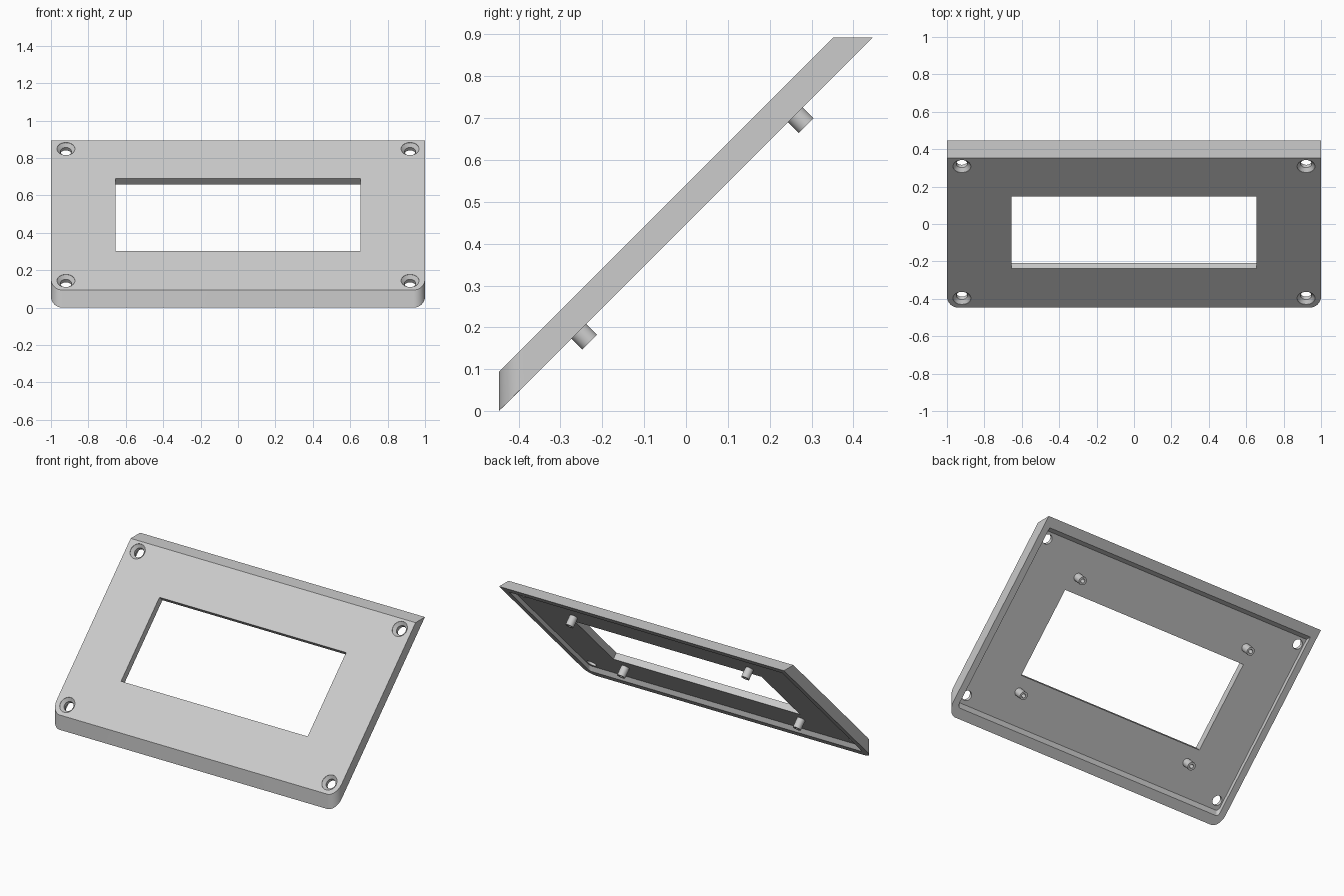
import bpy, bmesh, math
from mathutils import Matrix, Vector

if "Cube" in bpy.data.objects:
    bpy.data.objects.remove(bpy.data.objects["Cube"])

WALL = 0.042          # shell thickness
FRONT, TOP = -0.447, 0.893
FACE = 0.541          # height of the sloped face above y = 0

# Frame lying on the sloped face: y runs up the slope, z points outward
SLOPE = Matrix.Translation((0, -0.0445, 0.4965)) @ Matrix.Rotation(math.radians(45), 4, "X")

grey = bpy.data.materials.new("light_grey")
grey.use_nodes = True
colour = (0.6, 0.6, 0.6, 1)
grey.diffuse_color = colour
grey.node_tree.nodes["Principled BSDF"].inputs["Base Color"].default_value = colour


def make_object(name, bm):
    bmesh.ops.recalc_face_normals(bm, faces=bm.faces)
    mesh = bpy.data.meshes.new(name)
    bm.to_mesh(mesh)
    bm.free()
    mesh.materials.append(grey)
    obj = bpy.data.objects.new(name, mesh)
    bpy.context.collection.objects.link(obj)
    return obj


def sloped_prism(name, half_width, front, radius, low, high, top):
    """Plan outline with rounded front corners, sheared to 45 degrees, cut level at the top."""
    bm = bmesh.new()
    arc = [math.radians(90 * i / 12) for i in range(13)]
    right = [(half_width - radius + radius * math.sin(a),
              front + radius - radius * math.cos(a)) for a in arc]
    right.append((half_width, 0.7))
    outline = right + [(-x, y) for x, y in reversed(right)]
    base = bm.faces.new([bm.verts.new((x, y, y + low)) for x, y in outline])
    extruded = bmesh.ops.extrude_face_region(bm, geom=[base])["geom"]
    lifted = [v for v in extruded if isinstance(v, bmesh.types.BMVert)]
    bmesh.ops.translate(bm, verts=lifted, vec=(0, 0, high - low))
    cut = bmesh.ops.bisect_plane(bm, geom=bm.verts[:] + bm.edges[:] + bm.faces[:],
                                 plane_co=(0, 0, top), plane_no=(0, 0, 1), clear_outer=True)
    rim = [e for e in cut["geom_cut"] if isinstance(e, bmesh.types.BMEdge)]
    bmesh.ops.holes_fill(bm, edges=rim)
    return make_object(name, bm)


def lathe(name, profile, x, y, closed=False, steps=32):
    """Turn a (radius, height) profile about the face normal at a place on the slope."""
    bm = bmesh.new()
    verts = [bm.verts.new((r, 0, z)) for r, z in profile]
    pairs = list(zip(verts, verts[1:])) + ([(verts[-1], verts[0])] if closed else [])
    edges = [bm.edges.new(p) for p in pairs]
    bmesh.ops.spin(bm, geom=verts + edges, cent=(0, 0, 0), axis=(0, 0, 1),
                   angle=math.tau, steps=steps)
    bmesh.ops.remove_doubles(bm, verts=bm.verts, dist=0.0001)
    bm.transform(SLOPE @ Matrix.Translation((x, y, 0)))
    return make_object(name, bm)


def subtract(target, cutter):
    cutter.hide_render = True
    mod = target.modifiers.new("cut", "BOOLEAN")
    mod.operation, mod.solver, mod.object = "DIFFERENCE", "EXACT", cutter
    bpy.context.view_layer.objects.active = target
    bpy.ops.object.modifier_apply(modifier=mod.name)
    bpy.data.objects.remove(cutter)


def shade(obj):
    bpy.ops.object.select_all(action="DESELECT")
    obj.select_set(True)
    bpy.context.view_layer.objects.active = obj
    bpy.ops.object.shade_smooth_by_angle(angle=math.radians(30))


# Bezel body, hollowed from behind to leave a rim
panel = sloped_prism("bezel_panel", 1, FRONT, 0.06, -FRONT, FACE, TOP)
recess = sloped_prism("recess_cutter", 1 - WALL, FRONT + WALL, 0.06 - WALL,
                      0.2, FACE - WALL * math.sqrt(2), TOP - WALL)
subtract(panel, recess)

# Display window
bm = bmesh.new()
bmesh.ops.create_cube(bm, size=1)
bm.transform(SLOPE @ Matrix.Diagonal((1.31, 0.545, 0.4, 1)))
subtract(panel, make_object("window_cutter", bm))

corners = [(sx, sy) for sx in (-1, 1) for sy in (-1, 1)]

# Countersunk screw holes
screw = [(0, 0.02), (0.048, 0.02), (0.048, -0.002), (0.03, -0.02), (0.03, -0.09), (0, -0.09)]
for sx, sy in corners:
    subtract(panel, lathe("screw_cutter", screw, sx * 0.92, sy * 0.4985))
shade(panel)

# Hollow mounting posts behind the window
tube = [(0.025, -0.04), (0.025, -0.1035), (0.012, -0.1035), (0.012, -0.04)]
for sx, sy in corners:
    name = f"{'upper' if sy > 0 else 'lower'}_{'left' if sx > 0 else 'right'}_post"
    shade(lathe(name, tube, sx * 0.617, sy * 0.366, closed=True))
